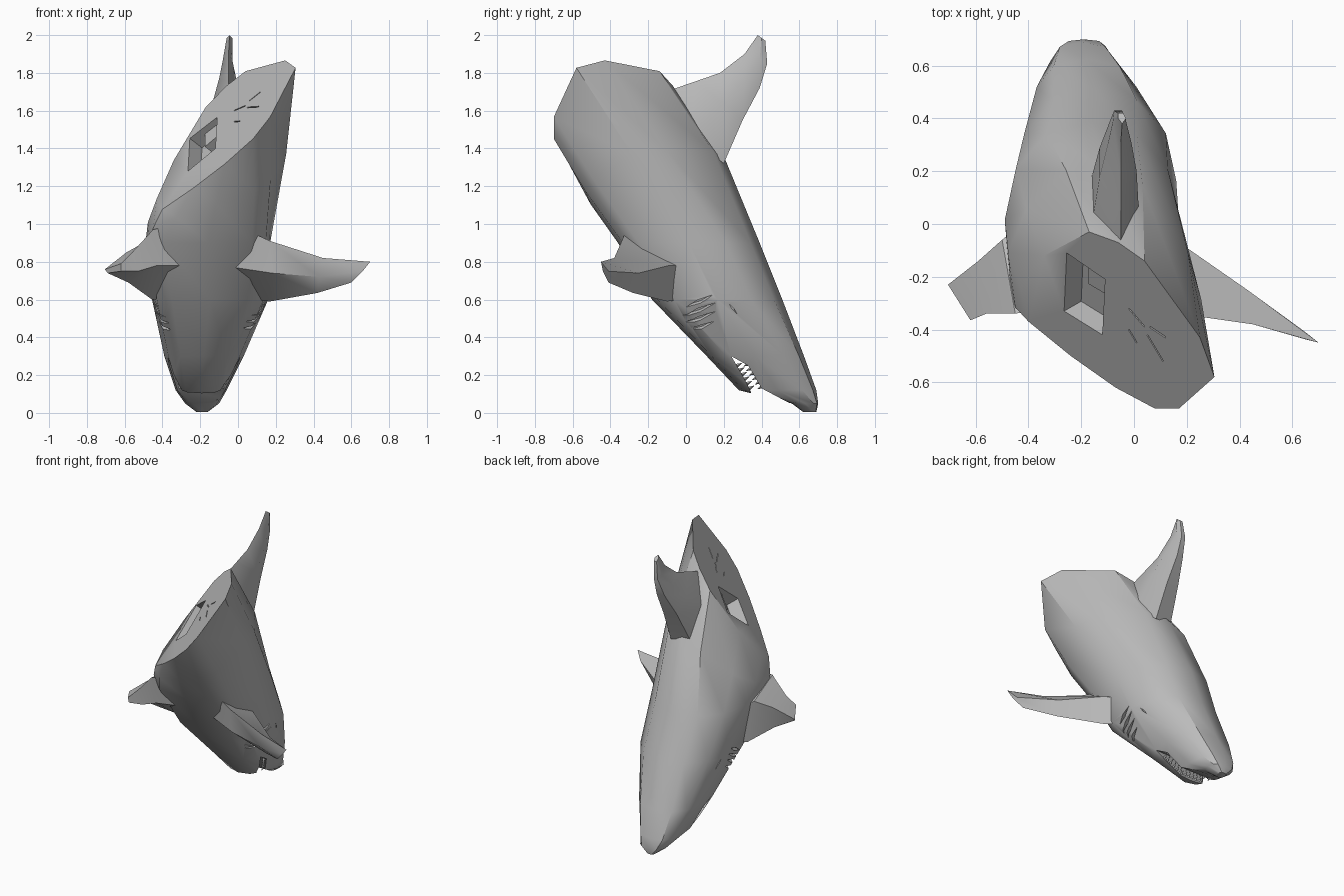
import bpy, bmesh, math
from mathutils import Vector

if "Cube" in bpy.data.objects:
    bpy.data.objects.remove(bpy.data.objects["Cube"], do_unlink=True)

GREY = (0.5, 0.5, 0.5, 1)
mat = bpy.data.materials.new("plain grey")
mat.use_nodes = True
mat.diffuse_color = GREY
mat.node_tree.nodes["Principled BSDF"].inputs["Base Color"].default_value = GREY


def make(name, bm):
    bmesh.ops.recalc_face_normals(bm, faces=bm.faces)
    mesh = bpy.data.meshes.new(name)
    bm.to_mesh(mesh)
    bm.free()
    mesh.materials.append(mat)
    ob = bpy.data.objects.new(name, mesh)
    bpy.context.collection.objects.link(ob)
    return ob


def loft(name, rings):
    """Skin a list of closed rings and cap both ends."""
    bm = bmesh.new()
    rows = [[bm.verts.new(p) for p in ring] for ring in rings]
    n = len(rows[0])
    for a, b in zip(rows, rows[1:]):
        for i in range(n):
            j = (i + 1) % n
            bm.faces.new((a[i], a[j], b[j], b[i]))
    bm.faces.new(rows[0])
    bm.faces.new(rows[-1])
    return make(name, bm)


def prism(name, points, start, end):
    return loft(name, [[Vector(p) + start for p in points],
                       [Vector(p) + end for p in points]])


def carve(target, cutter):
    cutter.hide_render = True
    mod = target.modifiers.new("carve", "BOOLEAN")
    mod.operation = "DIFFERENCE"
    mod.solver = "EXACT"
    mod.object = cutter
    bpy.context.view_layer.objects.active = target
    bpy.ops.object.modifier_apply(modifier=mod.name)
    bpy.data.objects.remove(cutter, do_unlink=True)


def smooth(ob, angle):
    bpy.ops.object.select_all(action="DESELECT")
    ob.select_set(True)
    bpy.context.view_layer.objects.active = ob
    bpy.ops.object.shade_smooth_by_angle(angle=math.radians(angle))


def on_cut(x, y):
    """Point on the slanted plane that ends the body."""
    return Vector((x, y, 1.28 * x + 0.73 * y + 1.86))


cut_normal = Vector((-1.28, -0.73, 1)).normalized()


def oval(z, x0, x1, y0, y1, back, belly, sides=12):
    """Level ring; back and belly powers below 1 make that half boxier."""
    ring = []
    for k in range(sides):
        a = 2 * math.pi * k / sides
        power = back if math.cos(a) > 0 else belly
        s, c = [math.copysign(abs(v) ** power, v) for v in (math.sin(a), math.cos(a))]
        ring.append(Vector(((x0 + x1) / 2 + (x1 - x0) / 2 * s,
                            (y0 + y1) / 2 + (y1 - y0) / 2 * c, z)))
    return ring


# Body: snout, head and chest rings, ending in the slanted cut
rings = [oval(*r) for r in (
    (0.005, -0.22, -0.16, 0.62, 0.69, 0.8, 0.8),
    (0.05, -0.28, -0.10, 0.56, 0.70, 0.65, 0.8),
    (0.12, -0.33, -0.06, 0.28, 0.69, 0.65, 0.8),
    (0.30, -0.39, 0.03, 0.11, 0.625, 0.75, 0.75),
    (0.60, -0.455, 0.16, -0.18, 0.51, 0.95, 0.6),
    (0.90, -0.49, 0.17, -0.36, 0.39, 0.95, 0.5))]
end = [on_cut(x, y) for x, y in (
    (-0.06, -0.07), (0.04, -0.14), (0.25, -0.43), (0.305, -0.58),
    (0.17, -0.70), (0.08, -0.70), (-0.07, -0.62), (-0.24, -0.50),
    (-0.40, -0.37), (-0.43, -0.24), (-0.34, -0.12), (-0.17, -0.03))]
middle = [a.lerp(b, 0.5) for a, b in zip(rings[-1], end)]
centre = sum(middle, Vector()) / len(middle)
middle = [centre + (p - centre) * 1.05 for p in middle]
for k in (-1, 0, 1):
    middle[k] += Vector((0, 0.03, 0.02))
body = loft("body", rings + [middle, end])
bpy.context.view_layer.update()


def skin(side, y, z):
    hit, loc, normal, _ = body.ray_cast(Vector((side * 2, y, z)), Vector((-side, 0, 0)))
    return (loc, normal) if hit else (Vector((-0.16, y, z)), Vector((side, 0, 0)))


# Teeth: rows along both jaws, found on the skin before the mouth is opened
teeth = bmesh.new()


def tooth(base, direction):
    rot = Vector((0, 0, 1)).rotation_difference(direction).to_matrix().to_4x4()
    rot.translation = base + direction * 0.012
    bmesh.ops.create_cone(teeth, cap_ends=True, segments=4, radius1=0.012,
                          radius2=0.001, depth=0.035, matrix=rot)


up = Vector((0, 0.88, 0.47))
jaws = (((0.27, 0.25), (0.335, 0.13), up), ((0.33, 0.26), (0.405, 0.14), -up))
for (y0, z0), (y1, z1), way in jaws:
    for side in (-1, 1):
        for i in range(6):
            t = i / 5
            y, z = y0 + (y1 - y0) * t, z0 + (z1 - z0) * t
            tooth(skin(side, y, z)[0] - Vector((side * 0.02, 0, 0)), way)
    for i in range(6):
        tooth(Vector((-0.27 + i * 0.03, y1, z1)), way)
make("teeth", teeth)

# Gill slits and eye slits: thin diamonds sunk along the skin normal
slits = [(0.07, 0.59, 0.08, 0.012), (0.07, 0.545, 0.10, 0.012),
         (0.07, 0.50, 0.10, 0.012), (0.08, 0.455, 0.08, 0.012)]
cutters = []
for side in (-1, 1):
    for y, z, length, width in slits:
        loc, n = skin(side, y, z)
        d = Vector((0, 0.86, 0.5))
        d = (d - n * d.dot(n)).normalized()
        t = n.cross(d)
        diamond = [loc + d * length, loc + t * width, loc - d * length, loc - t * width]
        cutters.append(prism("gill_cutter", diamond, n * 0.05, n * -0.03))
    loc, n = skin(side, 0.25, 0.55)
    d = Vector((0, 0.62, -0.78))
    d = (d - n * d.dot(n)).normalized()
    t = n.cross(d) * 0.004
    diamond = [loc + d * 0.04, loc + t, loc - d * 0.04, loc - t]
    cutters.append(prism("eye_cutter", diamond, n * 0.02, n * -0.012))

# Open mouth
mouth = [(-1, y, z) for y, z in (
    (0.24, 0.30), (0.33, 0.25), (0.40, 0.13), (0.56, 0.045),
    (0.50, -0.05), (0.34, -0.05), (0.345, 0.11), (0.31, 0.18))]
cutters.append(prism("mouth_cutter", mouth, Vector(), Vector((2, 0, 0))))

# Square socket and hairline marks in the cut face
socket = [on_cut(x, y) for x, y in (
    (-0.255, -0.11), (-0.11, -0.21), (-0.12, -0.42), (-0.265, -0.33))]
cutters.append(prism("socket_cutter", socket, cut_normal * 0.05, cut_normal * -0.09))
for a, b in (((-0.02, -0.32), (0.04, -0.39)), ((0.05, -0.42), (0.11, -0.52)),
             ((-0.02, -0.40), (0.01, -0.45)), ((0.06, -0.39), (0.12, -0.43))):
    a, b = on_cut(*a), on_cut(*b)
    w = (b - a).cross(cut_normal).normalized() * 0.003
    cutters.append(prism("mark_cutter", [a - w, b - w, b + w, a + w],
                         cut_normal * 0.02, cut_normal * -0.02))
for cutter in cutters:
    carve(body, cutter)
smooth(body, 36)

# Step inside the socket
step = [on_cut(x, y) for x, y in (
    (-0.20, -0.14), (-0.11, -0.20), (-0.115, -0.29), (-0.20, -0.24))]
prism("socket_step", step, cut_normal * -0.035, cut_normal * -0.1)

# Side fins: each ring is leading edge, upper side, trailing edge, lower side
left = [
    [(0.06, -0.02, 0.60), (0.06, 0.02, 0.78), (0.06, -0.32, 0.96), (-0.02, -0.26, 0.77)],
    [(0.17, -0.10, 0.59), (0.20, -0.09, 0.78), (0.17, -0.34, 0.91), (0.18, -0.325, 0.74)],
    [(0.42, -0.28, 0.635), (0.43, -0.25, 0.74), (0.45, -0.38, 0.82), (0.43, -0.37, 0.72)],
    [(0.60, -0.41, 0.69), (0.65, -0.41, 0.75), (0.70, -0.45, 0.80), (0.66, -0.44, 0.75)]]
right = [
    [(-0.34, 0.04, 0.60), (-0.38, 0.04, 0.85), (-0.34, -0.32, 1.0), (-0.28, -0.26, 0.78)],
    [(-0.455, -0.05, 0.60), (-0.50, -0.06, 0.90), (-0.45, -0.34, 0.97), (-0.43, -0.31, 0.78)],
    [(-0.58, -0.18, 0.69), (-0.59, -0.14, 0.85), (-0.56, -0.34, 0.85), (-0.53, -0.33, 0.75)],
    [(-0.69, -0.25, 0.74), (-0.705, -0.23, 0.76), (-0.62, -0.365, 0.79), (-0.62, -0.355, 0.75)]]
# Back fin: blunt leading edge (two points), right side, trailing edge, left side
dorsal = [
    [(-0.16, 0.18, 1.34), (-0.02, 0.20, 1.32), (0.02, 0.02, 1.46),
     (-0.05, -0.11, 1.70), (-0.16, 0.0, 1.5)],
    [(-0.13, 0.29, 1.56), (-0.03, 0.30, 1.55), (0.01, 0.20, 1.64),
     (-0.05, 0.05, 1.755), (-0.13, 0.18, 1.66)],
    [(-0.095, 0.38, 1.72), (-0.04, 0.39, 1.72), (-0.01, 0.31, 1.77),
     (-0.05, 0.18, 1.80), (-0.10, 0.30, 1.77)],
    [(-0.075, 0.43, 1.85), (-0.045, 0.43, 1.85), (-0.03, 0.39, 1.87),
     (-0.05, 0.31, 1.90), (-0.08, 0.39, 1.87)],
    [(-0.06, 0.42, 1.97), (-0.04, 0.42, 1.97), (-0.03, 0.40, 1.985),
     (-0.045, 0.38, 2.0), (-0.06, 0.40, 1.985)]]
for name, shape in (("left_pectoral_fin", left), ("right_pectoral_fin", right),
                    ("dorsal_fin", dorsal)):
    smooth(loft(name, shape), 38)
